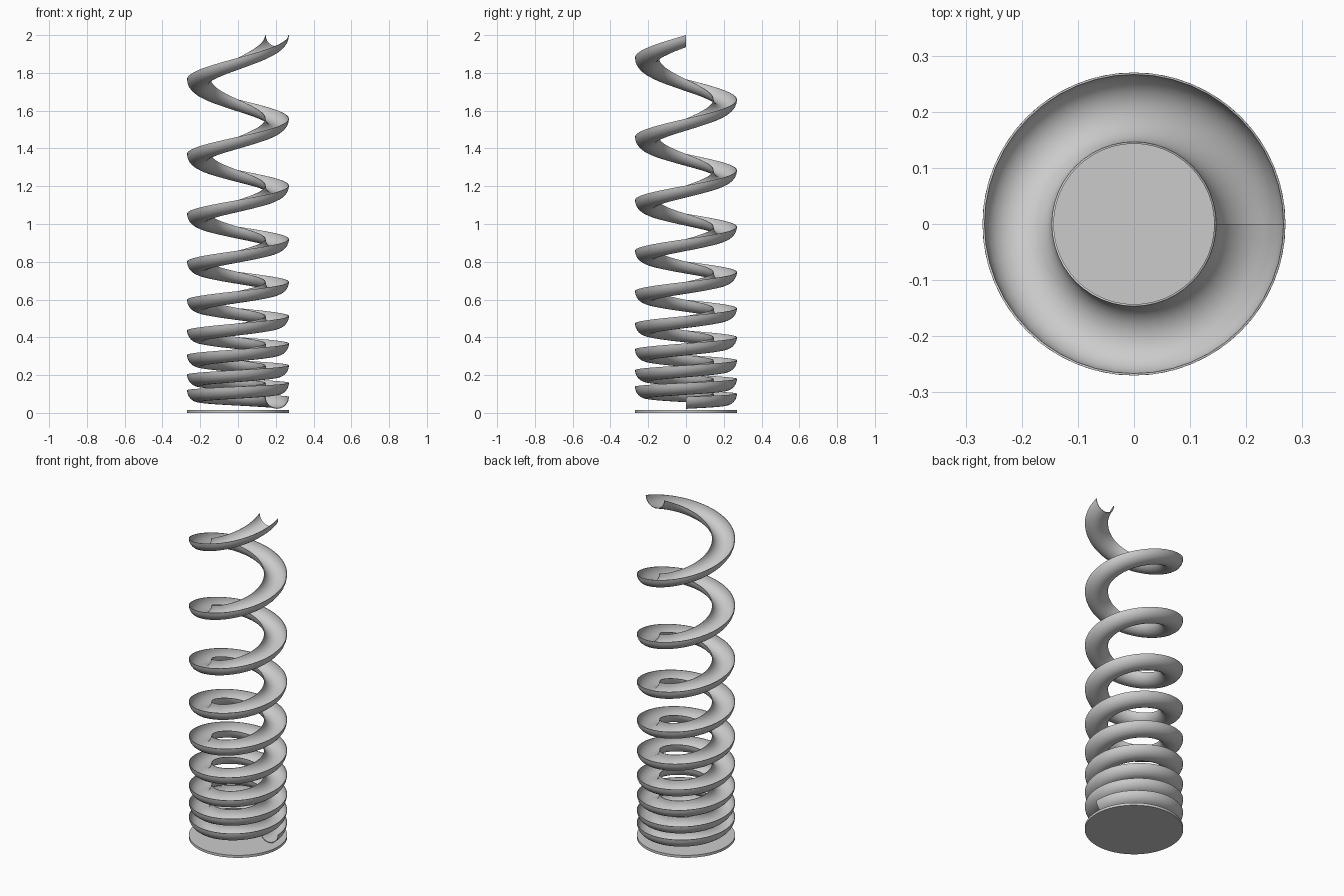
import bpy, bmesh, math

if "Cube" in bpy.data.objects:
    bpy.data.objects.remove(bpy.data.objects["Cube"])

R_MID, R_OUT, R_IN = 0.2065, 0.0635, 0.060   # trough centre radius, outer and inner arc radii
TURNS, STEPS, ARC = 9, 48, 12
GROWTH = 1.25                                # each turn climbs 25% more than the one below
Z_START, Z_END = 0.085, 2.0


def finish(bm, name):
    bmesh.ops.recalc_face_normals(bm, faces=bm.faces[:])
    mesh = bpy.data.meshes.new(name)
    bm.to_mesh(mesh)
    bm.free()
    ob = bpy.data.objects.new(name, mesh)
    bpy.context.collection.objects.link(ob)
    bpy.ops.object.select_all(action='DESELECT')
    ob.select_set(True)
    bpy.context.view_layer.objects.active = ob
    bpy.ops.object.shade_smooth_by_angle(angle=math.radians(35))
    return ob


def rim_height(turn):
    scale = (Z_END - Z_START) / (GROWTH ** TURNS - 1)
    return Z_START + scale * (GROWTH ** turn - 1)


# Half-pipe cross-section: outer arc, then inner arc back
angles = [math.pi + math.pi * i / ARC for i in range(ARC + 1)]
profile = [(R_MID + R_OUT * math.cos(a), R_OUT * math.sin(a)) for a in angles]
profile += [(R_MID + R_IN * math.cos(a), R_IN * math.sin(a)) for a in reversed(angles)]
n = len(profile)

# Spiral trough swept up with growing pitch
bm = bmesh.new()
rings = []
for s in range(TURNS * STEPS + 1):
    t = s / STEPS
    a = 2 * math.pi * t
    z = rim_height(t)
    rings.append([bm.verts.new((r * math.cos(a), r * math.sin(a), z + h)) for r, h in profile])
for lo, hi in zip(rings, rings[1:]):
    for i in range(n):
        j = (i + 1) % n
        bm.faces.new((lo[i], lo[j], hi[j], hi[i]))
# End caps as strips between the two arcs
for ring in (rings[0], rings[-1]):
    for i in range(ARC):
        bm.faces.new((ring[i], ring[i + 1], ring[n - 2 - i], ring[n - 1 - i]))
finish(bm, "spiral_trough")

# Base disc
bm = bmesh.new()
bmesh.ops.create_cone(bm, cap_ends=True, segments=64, radius1=0.27, radius2=0.27, depth=0.015)
bmesh.ops.translate(bm, verts=bm.verts[:], vec=(0, 0, 0.0075))
finish(bm, "base_disc")
